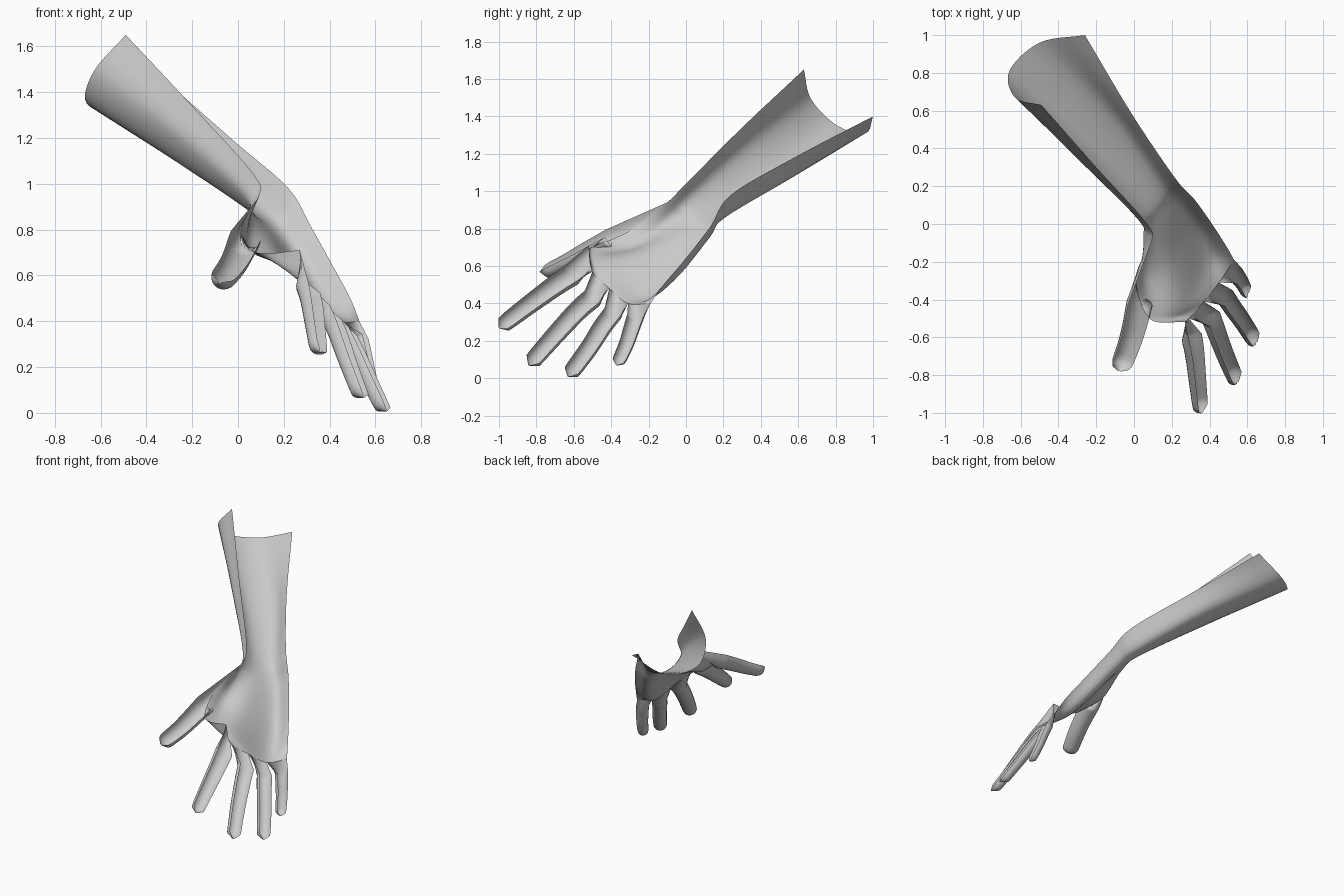
import bpy
import bmesh
from math import sin, cos, radians, sqrt
from mathutils import Vector

if "Cube" in bpy.data.objects:
    bpy.data.objects.remove(bpy.data.objects["Cube"])

skin = bpy.data.materials.new("light_grey")
skin.use_nodes = True
grey = (0.6, 0.6, 0.6, 1)
skin.diffuse_color = grey
skin.node_tree.nodes["Principled BSDF"].inputs["Base Color"].default_value = grey

PALM_SIDE = Vector((0.84, -0.14, 0.53)).normalized()
THUMB_SIDE = Vector((0.3, -0.1, 0.95)).normalized()


def spline(points, steps):
    """Smooth curve through the points, with even steps per span."""
    pts = [Vector(p) for p in points]
    ext = [2 * pts[0] - pts[1]] + pts + [2 * pts[-1] - pts[-2]]
    out = []
    for a, b, c, d in zip(ext, ext[1:], ext[2:], ext[3:]):
        for i in range(steps):
            t = i / steps
            out.append(b + (c - a) * (t / 2)
                       + (2 * a - 5 * b + 4 * c - d) * (t * t / 2)
                       + (3 * b - a - 3 * c + d) * (t ** 3 / 2))
    return out + [pts[-1]]


def sheet(name, rows, inside):
    """Open, smooth surface over rows of points, facing away from inside."""
    bm = bmesh.new()
    grid = [[bm.verts.new(p) for p in row] for row in rows]
    for r, s in zip(grid, grid[1:]):
        for i in range(len(r) - 1):
            bm.faces.new((r[i], r[i + 1], s[i + 1], s[i]))
    bm.normal_update()
    total = sum((f.normal * f.calc_area() for f in bm.faces), Vector())
    if total.dot(inside) > 0:
        bmesh.ops.reverse_faces(bm, faces=bm.faces[:])
    for f in bm.faces:
        f.smooth = True
    mesh = bpy.data.meshes.new(name)
    bm.to_mesh(mesh)
    bm.free()
    mesh.materials.append(skin)
    obj = bpy.data.objects.new(name, mesh)
    bpy.context.collection.objects.link(obj)


def finger(name, base, path, r_base, r_tip, inside, sweep=105):
    """Half tube that grows out of a base row of points, with a round tip."""
    line = spline(path, 6)
    n = len(line)
    length = [0]
    for p, q in zip(line, line[1:]):
        length.append(length[-1] + (q - p).length)
    rows = [base]
    for i, p in enumerate(line):
        along = (line[min(i + 1, n - 1)] - line[max(i - 1, 0)]).normalized()
        up = (inside - along * inside.dot(along)).normalized()
        side = along.cross(up)
        r = r_base + (r_tip - r_base) * length[i] / length[-1]
        left = length[-1] - length[i]
        if left < r:
            r *= max(0.12, sqrt(1 - (1 - left / r) ** 2))
        row = []
        for k in range(13):
            a = radians(sweep * (k / 6 - 1))
            row.append(p + side * (r * sin(a)) - up * (r * cos(a)))
        rows.append(row)
    sheet(name, rows, inside)


# Cross-sections run from the thumb-side rim, under the hand, to the far rim
forearm = [
    [(-.49, .63, 1.65), (-.63, .67, 1.49), (-.66, .81, 1.35), (-.5, .96, 1.31), (-.26, 1, 1.4)],
    [(-.2, .3, 1.34), (-.28, .33, 1.22), (-.26, .45, 1.09), (-.13, .58, 1.08), (-.01, .58, 1.18)],
    [(.07, 0, 1.04), (.02, .03, .96), (.05, .12, .88), (.14, .21, .86), (.22, .24, .98)],
]
palm = [
    [(.09, -.1, .94), (.05, -.07, .86), (.12, .02, .8), (.22, .12, .75), (.32, .13, .81)],
    [(.01, -.28, .8), (.06, -.27, .71), (.18, -.21, .68), (.32, -.04, .56), (.42, -.01, .63)],
    [(.08, -.5, .7), (.15, -.48, .66), (.26, -.41, .6), (.39, -.19, .44), (.49, -.12, .5)],
    [(.27, -.52, .71), (.29, -.5, .57), (.37, -.41, .48), (.45, -.31, .4), (.53, -.19, .4)],
]
columns = [spline(c, 6) for c in zip(*[spline(s, 6) for s in forearm + palm])]
sheet("forearm_and_palm", list(zip(*columns)), PALM_SIDE)

# Each finger grows from a quarter of the knuckle row
knuckles = [c[-1] for c in columns]
fingers = {
    "index_finger": ([(.315, -.61, .555), (.33, -.7, .495), (.345, -.85, .385), (.36, -1, .27)], .062, .046),
    "middle_finger": ([(.415, -.5, .43), (.445, -.58, .36), (.49, -.7, .23), (.55, -.84, .07)], .058, .047),
    "ring_finger": ([(.49, -.39, .35), (.53, -.45, .27), (.58, -.52, .16), (.65, -.63, .01)], .053, .046),
    "little_finger": ([(.545, -.27, .33), (.56, -.29, .27), (.58, -.32, .18), (.605, -.37, .07)], .046, .036),
}
for i, (name, (path, r_base, r_tip)) in enumerate(fingers.items()):
    base = spline(knuckles[6 * i:6 * i + 7], 2)[::-1]
    finger(name, base, path, r_base, r_tip, PALM_SIDE)

# The thumb grows from the side rim of the palm
thumb_base = columns[0][18:31][::-1]
finger("thumb", thumb_base, [(.03, -.42, .76), (0, -.55, .69), (-.03, -.65, .635), (-.08, -.78, .57)],
       .07, .054, THUMB_SIDE)
